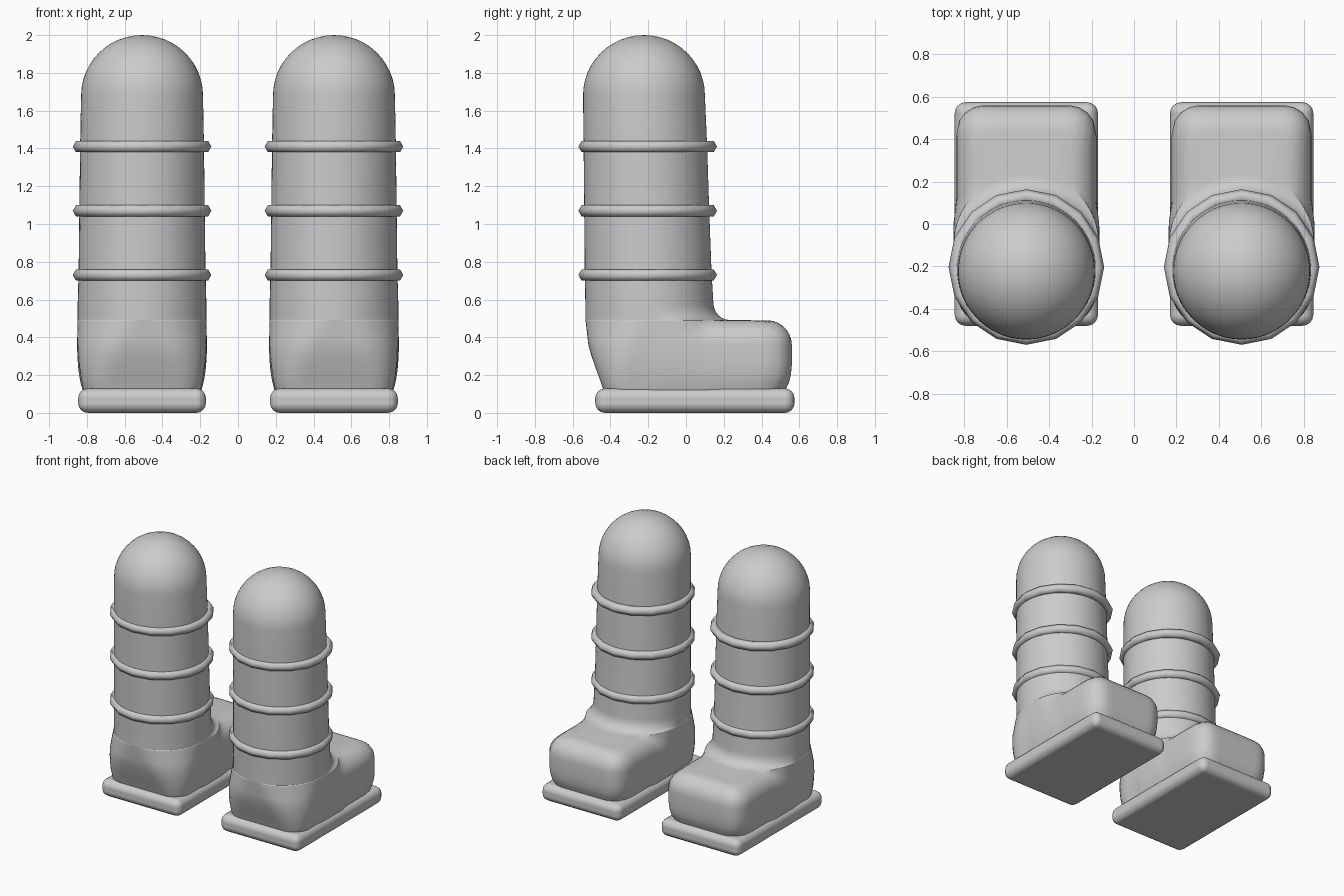
import bpy, bmesh
from math import sin, cos, pi, hypot

if "Cube" in bpy.data.objects:
    bpy.data.objects.remove(bpy.data.objects["Cube"])

grey = bpy.data.materials.new("plain grey")
grey.diffuse_color = (0.6, 0.6, 0.6, 1)
grey.use_nodes = True
grey.node_tree.nodes["Principled BSDF"].inputs["Base Color"].default_value = grey.diffuse_color

CX, OY, N = 0.508, -0.215, 80      # boot offset, leg axis, points per section


def finish(name, bm):
    bmesh.ops.recalc_face_normals(bm, faces=bm.faces)
    for f in bm.faces:
        f.smooth = True
    me = bpy.data.meshes.new(name)
    bm.to_mesh(me)
    bm.free()
    me.materials.append(grey)
    return me


def place(name, me, y=0, z=0):
    # one copy for each boot
    objs = []
    for side, sx in (("left", -1), ("right", 1)):
        ob = bpy.data.objects.new(f"{side}_{name}", me)
        ob.location = (sx * CX, y, z)
        bpy.context.collection.objects.link(ob)
        objs.append(ob)
    return objs


def rounded_rect(x, y, hx, y0, y1, r):
    # signed distance to a rounded rectangle
    hy = (y1 - y0) / 2
    r = min(r, hx, hy)
    qx, qy = abs(x) - hx + r, abs(y - (y0 + y1) / 2) - hy + r
    return hypot(max(qx, 0), max(qy, 0)) + min(max(qx, qy), 0) - r


def section(bm, z, leg, toe=None):
    # outline of leg and toe merged, found along rays from the leg axis
    ring = []
    for i in range(N):
        t = 2 * pi * i / N
        t -= 0.35 * sin(t)
        dx, dy = sin(t), cos(t)
        lo, hi = 0.0, 1.2
        for _ in range(22):
            m = (lo + hi) / 2
            x, y = dx * m, OY + dy * m
            d = rounded_rect(x, y, *leg)
            if toe:
                e = rounded_rect(x, y, *toe)
                h = max(0.03 - abs(d - e), 0) / 0.03
                d = min(d, e) - h * h * 0.03 / 4
            lo, hi = (m, hi) if d < 0 else (lo, m)
        ring.append(bm.verts.new((dx * lo, OY + dy * lo, z)))
    return ring


# Boot body: stacked sections from the sole up to the dome
bm = bmesh.new()
rings = []
# foot below the toe's rounded top: z, leg (hx, back, front, corner), toe (hx, front)
for z, hx, y0, r, tx, ty in ((0.10, 0.305, -0.43, 0.12, 0.30, 0.52),
                             (0.13, 0.312, -0.44, 0.12, 0.308, 0.53),
                             (0.16, 0.318, -0.45, 0.13, 0.318, 0.545),
                             (0.20, 0.326, -0.465, 0.15, 0.325, 0.555),
                             (0.25, 0.333, -0.483, 0.18, 0.33, 0.56),
                             (0.30, 0.338, -0.50, 0.21, 0.33, 0.56)):
    rings.append(section(bm, z, (hx, y0, 0.2, r), (tx, -0.25, ty, 0.13)))
# rounded top edge of the toe
for i in range(8):
    a = pi / 2 * i / 7
    inset, k = 0.13 * (1 - cos(a)), sin(a)
    rings.append(section(bm, 0.36 + 0.13 * k,
                         (0.342, -0.517 - 0.015 * k, 0.225 + 0.01 * k, 0.25 + 0.08 * k),
                         (0.33 - inset, -0.25, 0.56 - inset, max(0.13 - inset, 0.04))))
# fillet between instep and shaft
for i in range(7):
    b = pi / 2 * i / 6
    rings.append(section(bm, 0.581 - 0.09 * cos(b),
                         (0.341, -0.533, 0.145 + 0.09 * (1 - sin(b)), 0.34)))
# tapering shaft
for z, hx, y0, y1 in ((0.75, 0.336, -0.536, 0.135), (1.07, 0.332, -0.539, 0.123),
                      (1.41, 0.328, -0.542, 0.112), (1.68, 0.323, -0.545, 0.10)):
    rings.append(section(bm, z, (hx, y0, y1, 0.34)))
# dome
for i in range(1, 12):
    a = pi / 2 * i / 12
    r = 0.323 * cos(a)
    rings.append(section(bm, 1.68 + 0.32 * sin(a), (r, -0.2225 - r, -0.2225 + r, r)))
for lower, upper in zip(rings, rings[1:]):
    for i in range(N):
        j = (i + 1) % N
        bm.faces.new((lower[i], lower[j], upper[j], upper[i]))
pole = bm.verts.new((0, -0.2225, 2.0))
for i in range(N):
    bm.faces.new((rings[-1][i], rings[-1][(i + 1) % N], pole))
bm.faces.new(rings[0][::-1])
place("boot", finish("boot", bm))

# Sole: bevelled slab
bm = bmesh.new()
bmesh.ops.create_cube(bm, size=1)
for v in bm.verts:
    v.co.x *= 0.676
    v.co.y *= 1.055
    v.co.z *= 0.13
for ob in place("sole", finish("sole", bm), 0.047, 0.065):
    mod = ob.modifiers.new("round", 'BEVEL')
    mod.width = 0.052
    mod.segments = 4
    mod.harden_normals = True

# Rings: 16-sided bands with a six-sided cross-section
bm = bmesh.new()
grid = [[bm.verts.new(((0.333 + 0.034 * cos(q * pi / 3)) * cos(p * pi / 8),
                       (0.333 + 0.034 * cos(q * pi / 3)) * sin(p * pi / 8),
                       0.034 * sin(q * pi / 3))) for q in range(6)] for p in range(16)]
for p in range(16):
    for q in range(6):
        a, b, s = grid[p], grid[(p + 1) % 16], (q + 1) % 6
        bm.faces.new((a[q], b[q], b[s], a[s]))
band = finish("band", bm)
for label, z in (("lower", 0.73), ("middle", 1.07), ("upper", 1.41)):
    place(f"{label}_band", band, -0.203, z)
